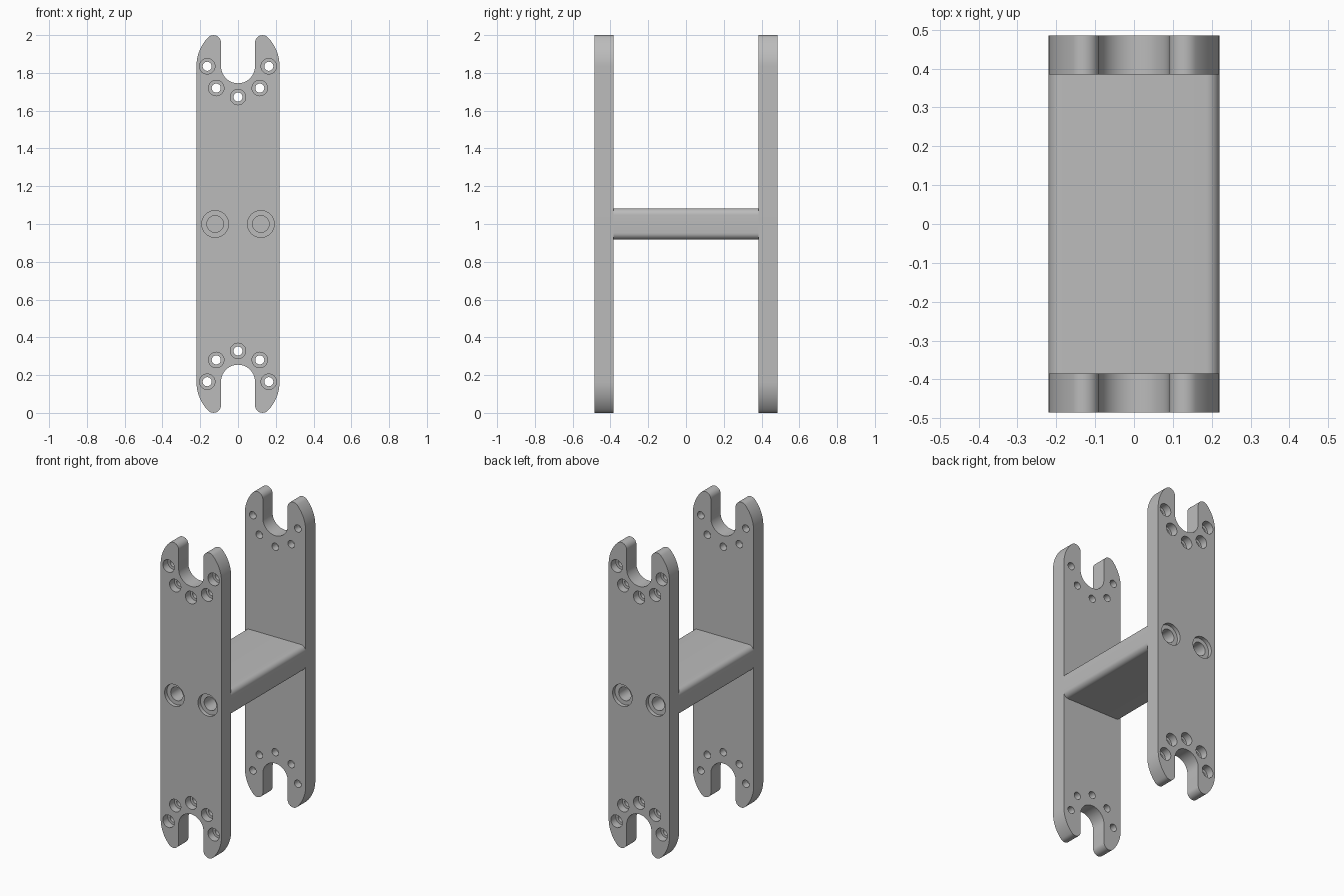
import bpy, bmesh
from math import cos, sin, pi, atan2, sqrt, radians
from mathutils import Matrix, Vector

if "Cube" in bpy.data.objects:
    bpy.data.objects.remove(bpy.data.objects["Cube"])

HALF_W, SLOT, TIP = 0.22, 0.09, 0.04   # plate half width, slot radius, prong tip radius
END = 0.835                            # end arc centre, measured from mid height
INNER, OUTER = 0.385, 0.485            # plate faces along y

grey = bpy.data.materials.new("light grey metal")
grey.use_nodes = True
grey.diffuse_color = (0.5, 0.5, 0.5, 1)
grey.node_tree.nodes["Principled BSDF"].inputs["Base Color"].default_value = (0.5, 0.5, 0.5, 1)


def arc(cx, cz, r, a0, a1, n):
    return [(cx + r * cos(a0 + (a1 - a0) * i / n), cz + r * sin(a0 + (a1 - a0) * i / n))
            for i in range(n + 1)]


def make_object(name, bm):
    bmesh.ops.recalc_face_normals(bm, faces=bm.faces)
    mesh = bpy.data.meshes.new(name)
    bm.to_mesh(mesh)
    bm.free()
    mesh.materials.append(grey)
    ob = bpy.data.objects.new(name, mesh)
    bpy.context.collection.objects.link(ob)
    return ob


def prism(name, outline, y0, y1):
    bm = bmesh.new()
    face = bm.faces.new([bm.verts.new((x, y0, z + 1)) for x, z in outline])
    ext = bmesh.ops.extrude_face_region(bm, geom=[face])["geom"]
    bmesh.ops.translate(bm, vec=(0, y1 - y0, 0),
                        verts=[v for v in ext if isinstance(v, bmesh.types.BMVert)])
    return make_object(name, bm)


def drill(target, holes):
    """Cut cylinders given as (x, z, radius, y0, y1)."""
    for x, z, r, y0, y1 in holes:
        bm = bmesh.new()
        place = Matrix.Translation((x, (y0 + y1) / 2, z + 1)) @ Matrix.Rotation(pi / 2, 4, 'X')
        bmesh.ops.create_cone(bm, cap_ends=True, segments=32, radius1=r, radius2=r,
                              depth=abs(y1 - y0), matrix=place)
        cutter = make_object("hole_cutter", bm)
        cutter.hide_render = True
        mod = target.modifiers.new("hole", 'BOOLEAN')
        mod.operation, mod.solver, mod.object = 'DIFFERENCE', 'EXACT', cutter
        bpy.context.view_layer.objects.active = target
        bpy.ops.object.modifier_apply(modifier=mod.name)
        bpy.data.objects.remove(cutter)


def smooth(ob):
    bpy.ops.object.select_all(action='DESELECT')
    ob.select_set(True)
    bpy.context.view_layer.objects.active = ob
    bpy.ops.object.shade_smooth_by_angle(angle=radians(30))


# Plate outline: rounded ends, each with a U slot between two prongs
tip_x = SLOT + TIP
tip_z = sqrt((HALF_W - TIP) ** 2 - tip_x ** 2)
meet = atan2(tip_z, tip_x)
prong = arc(0, END, HALF_W, 0, meet, 12) + arc(tip_x, END + tip_z, TIP, meet, pi, 14)[1:]
slot = arc(0, END, SLOT, 0, -pi, 28)
top = prong + slot + [(-x, z) for x, z in reversed(prong)]
outline = top + [(-x, -z) for x, z in top]

# Hole positions: five around each slot, two in the middle
ring = [(0.163 * cos(a), -END + 0.163 * sin(a)) for a in (i * pi / 4 for i in range(5))]
ring += [(x, -z) for x, z in ring]

for side, name in ((-1, "front_plate"), (1, "back_plate")):
    plate = prism(name, outline, side * INNER, side * OUTER)
    face, past = side * OUTER, side * (OUTER + 0.05)
    holes = []
    for x, z in ring:
        holes += [(x, z, 0.041, face - side * 0.05, past),
                  (x, z, 0.024, side * (INNER - 0.05), past)]
    for x in (-0.121, 0.121):
        holes += [(x, 0, 0.071, face - side * 0.025, past),
                  (x, 0, 0.044, side * (INNER - 0.05), past)]
    drill(plate, holes)
    smooth(plate)

# Cross bar with rounded long edges and blind holes in both ends
R, HALF_T = 0.035, 0.0825
section = []
for i, (sx, sz) in enumerate(((1, 1), (-1, 1), (-1, -1), (1, -1))):
    section += arc(sx * (HALF_W - R), sz * (HALF_T - R), R, i * pi / 2, (i + 1) * pi / 2, 8)
bar = prism("cross_bar", section, -INNER, INNER)
drill(bar, [(x, 0, 0.044, s * 0.235, s * (INNER + 0.05)) for s in (-1, 1) for x in (-0.121, 0.121)])
smooth(bar)
